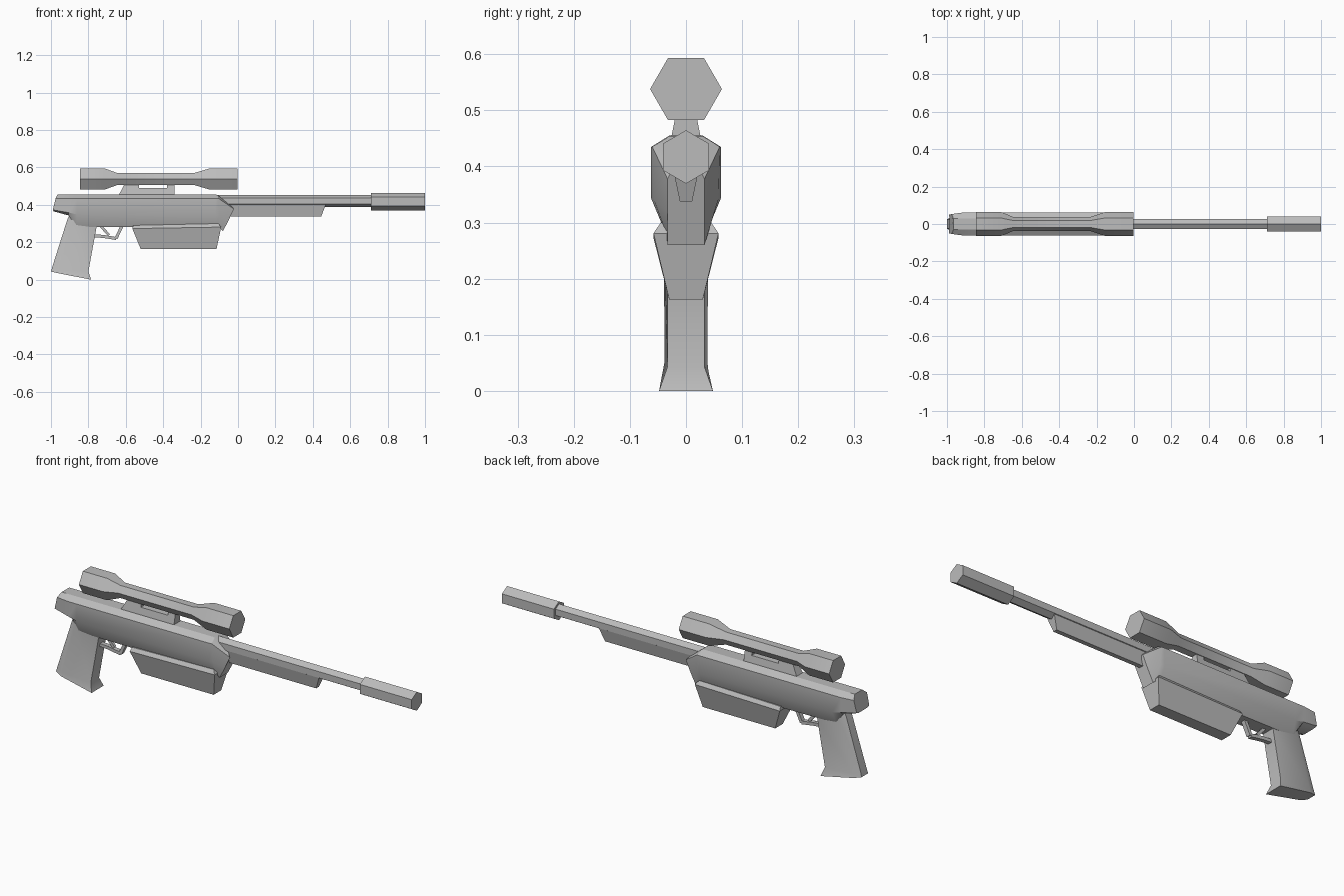
import bpy, bmesh, math
from mathutils import Vector

cube = bpy.data.objects.get("Cube")
if cube:
    bpy.data.objects.remove(cube, do_unlink=True)

grey = bpy.data.materials.new("grey")
grey.use_nodes = True
grey.diffuse_color = (0.5, 0.5, 0.5, 1)
grey.node_tree.nodes["Principled BSDF"].inputs["Base Color"].default_value = (0.5, 0.5, 0.5, 1)


def loft(name, rings):
    """Skin a row of closed rings and cap both ends."""
    bm = bmesh.new()
    loops = [[bm.verts.new(p) for p in ring] for ring in rings]
    n = len(loops[0])
    for a, b in zip(loops, loops[1:]):
        for i in range(n):
            j = (i + 1) % n
            bm.faces.new((a[i], a[j], b[j], b[i]))
    bm.faces.new(loops[0])
    bm.faces.new(loops[-1])
    bmesh.ops.recalc_face_normals(bm, faces=bm.faces)
    mesh = bpy.data.meshes.new(name)
    bm.to_mesh(mesh)
    bm.free()
    mesh.materials.append(grey)
    obj = bpy.data.objects.new(name, mesh)
    bpy.context.collection.objects.link(obj)
    bpy.ops.object.select_all(action='DESELECT')
    obj.select_set(True)
    bpy.context.view_layer.objects.active = obj
    bpy.ops.object.shade_smooth_by_angle(angle=math.radians(30))
    return obj


def mirrored(half):
    """Close a half ring across y = 0."""
    return half + [(x, -y, z) for x, y, z in reversed(half)]


def hex_tube(name, stations, z, turn=0.0):
    """Six-sided tube along x; stations are (x, radius)."""
    angles = [math.radians(60 * i + turn) for i in range(6)]
    return loft(name, [[(x, r * math.cos(a), z + r * math.sin(a)) for a in angles]
                       for x, r in stations])


def plate(name, profile, width):
    """Side profile in x, z; width(z) gives the half thickness."""
    return loft(name, [[(x, s * width(z), z) for x, z in profile] for s in (-1, 1)])


def rod(name, a, b, thick, half):
    """Flat bar between two points of the side profile."""
    a, b = Vector(a), Vector(b)
    side = Vector((a.y - b.y, b.x - a.x)).normalized() * thick / 2
    return plate(name, [a + side, b + side, b - side, a - side], lambda z: half)


# Receiver: roof edge, shoulder, waist and belly at each station
receiver = [
    [(-.965, .03, .457), (-.975, .053, .437), (-.99, .05, .375), (-.985, .03, .367)],
    [(-.91, .03, .457), (-.91, .062, .437), (-.905, .06, .36), (-.905, .035, .345)],
    [(-.86, .03, .457), (-.86, .062, .437), (-.86, .062, .35), (-.865, .035, .285)],
    [(-.12, .03, .457), (-.12, .062, .437), (-.12, .062, .345), (-.12, .035, .28)],
    [(-.11, .03, .455), (-.105, .06, .437), (-.10, .058, .345), (-.10, .034, .28)],
    [(-.04, .022, .40), (-.022, .033, .38), (-.05, .033, .32), (-.08, .033, .262)],
]
loft("receiver", [mirrored(r) for r in receiver])

# Barrel and muzzle
hex_tube("barrel", [(-.13, .032), (.72, .032)], .422, 30)
hex_tube("muzzle", [(.71, .0475), (1, .0475)], .419, 30)
plate("fore_end", [(-.08, .405), (.47, .405), (.445, .34), (-.08, .34)],
      lambda z: .011 + (z - .34) * .21)

# Scope on its mount
hex_tube("scope", [(-.845, .064), (-.71, .064), (-.645, .037), (-.235, .037),
                   (-.155, .064), (-.004, .064)], .54)
plate("scope_mount", [(-.64, .45), (-.605, .515), (-.53, .515), (-.53, .492),
                      (-.38, .492), (-.38, .515), (-.34, .515), (-.34, .45)],
      lambda z: .027 - (z - .45) * .2)

# Magazine: bottom, widest rim, chamfered top
loft("magazine", [
    [(x0, -w, z0), (x1, -w, z1), (x1, w, z1), (x0, w, z0)]
    for x0, x1, w, z0, z1 in [(-.52, -.115, .03, .165, .165),
                              (-.565, -.09, .058, .275, .283),
                              (-.56, -.105, .045, .292, .302)]])

# Grip: front edge, side crease and back edge at each level
grip = [
    [(-.74, .033, .33), (-.87, .038, .35), (-.90, .022, .35)],
    [(-.757, .033, .28), (-.885, .04, .31), (-.912, .022, .325)],
    [(-.80, .033, .045), (-.96, .038, .055), (-.993, .024, .07)],
    [(-.785, .048, .002), (-.965, .04, .037), (-1, .026, .045)],
]
loft("grip", [mirrored(r) for r in grip])

# Trigger and guard
guard = [(-.775, .237), (-.72, .233), (-.652, .222), (-.62, .29)]
for i, (a, b) in enumerate(zip(guard, guard[1:])):
    rod(f"trigger_guard_{i + 1}", a, b, .016, .011)
rod("trigger", (-.735, .29), (-.69, .24), .014, .007)

# Rest the lowest point on the ground
low = min((o.matrix_world @ v.co).z for o in bpy.context.collection.objects
          if o.type == 'MESH' for v in o.data.vertices)
for o in bpy.context.collection.objects:
    if o.type == 'MESH':
        o.location.z -= low
